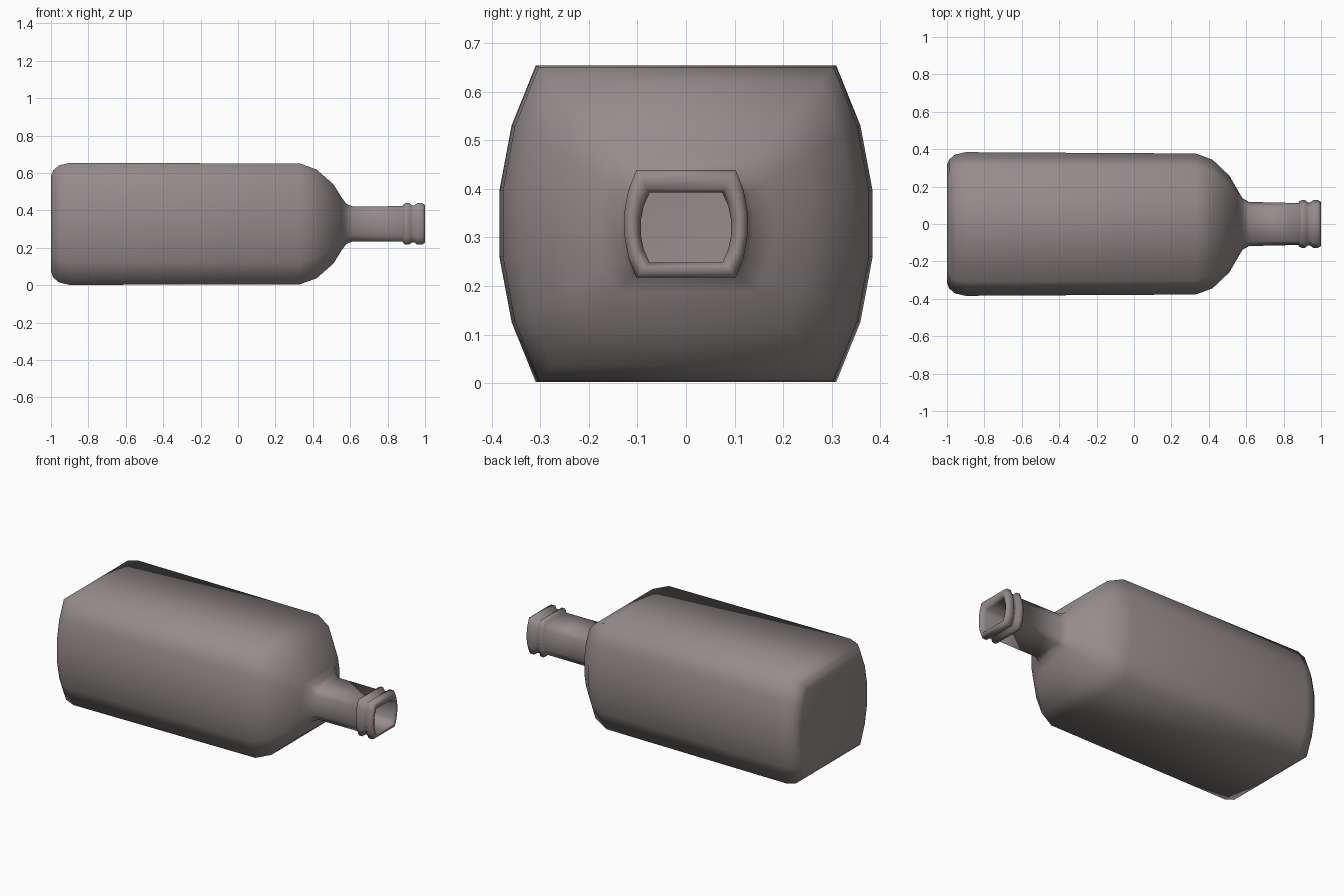
import bpy, bmesh

# Twelve-sided cross-section: flat top and bottom, bowed sides (unit half sizes)
quarter = [(1.0, 0.21), (0.935, 0.62), (0.805, 1.0)]
section = (quarter
           + [(-y, z) for y, z in reversed(quarter)]
           + [(-y, -z) for y, z in quarter]
           + [(y, -z) for y, z in reversed(quarter)])

# Profile along the bottle: x, half width in y, half height in z
outside = [
    (-1.0, 0.315, 0.255), (-0.988, 0.345, 0.287), (-0.957, 0.371, 0.313),
    (-0.90, 0.384, 0.326),                                             # base curve
    (0.33, 0.377, 0.323), (0.42, 0.344, 0.291), (0.51, 0.258, 0.212),  # shoulder
    (0.555, 0.180, 0.140), (0.58, 0.138, 0.107), (0.615, 0.118, 0.093),
    (0.88, 0.112, 0.095), (0.885, 0.122, 0.105), (0.895, 0.127, 0.111),  # ring
    (0.915, 0.127, 0.111), (0.93, 0.115, 0.099), (0.943, 0.115, 0.099),
    (0.957, 0.127, 0.111), (0.985, 0.127, 0.111), (0.998, 0.119, 0.103),  # lip
    (1.0, 0.110, 0.090),
]
bore = [(0.995, 0.100, 0.079), (0.975, 0.093, 0.072), (0.62, 0.093, 0.072)]

# Bore sits slightly lower than the outside
rings = [(*p, 0.328) for p in outside] + [(*p, 0.320) for p in bore]


def loft(name, rings):
    bm = bmesh.new()
    loops = [[bm.verts.new((x, y * hy, cz + z * hz)) for y, z in section]
             for x, hy, hz, cz in rings]
    n = len(section)
    for a, b in zip(loops, loops[1:]):
        for i in range(n):
            j = (i + 1) % n
            bm.faces.new((a[i], a[j], b[j], b[i]))
    bm.faces.new(loops[0][::-1])  # closed base
    for f in bm.faces:
        f.smooth = True
    mesh = bpy.data.meshes.new(name)
    bm.to_mesh(mesh)
    bm.free()
    obj = bpy.data.objects.new(name, mesh)
    bpy.context.collection.objects.link(obj)
    return obj


# Bottle lying on its side, mouth towards +x
bottle = loft("bottle", rings)

# Dark warm grey glass
glass = bpy.data.materials.new("dark_glass")
glass.diffuse_color = (0.30, 0.26, 0.26, 1)
bottle.data.materials.append(glass)
